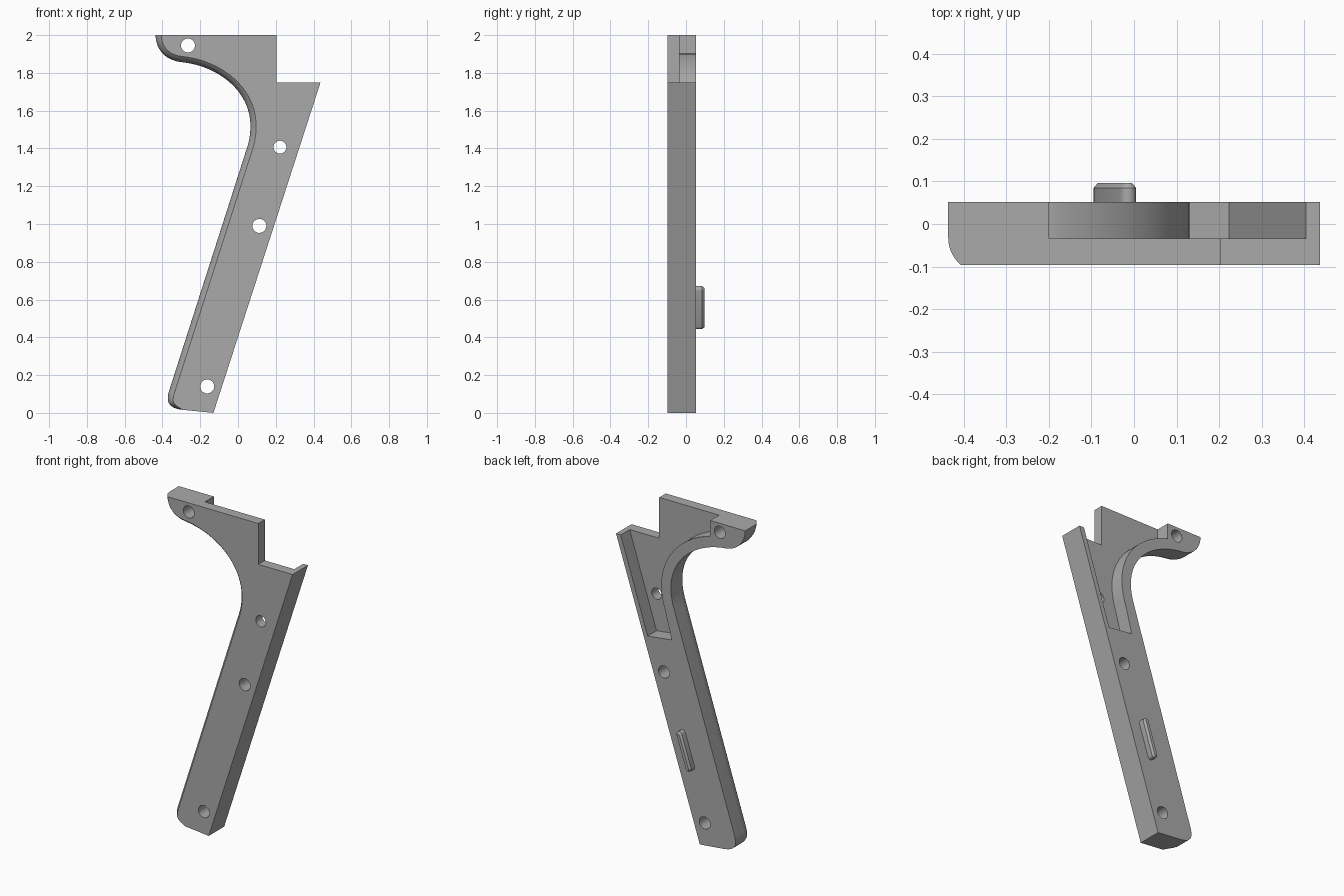
import bpy, bmesh, math
from mathutils import Vector
from mathutils.geometry import interpolate_bezier

if "Cube" in bpy.data.objects:
    bpy.data.objects.remove(bpy.data.objects["Cube"], do_unlink=True)

FRONT, BACK, FLOOR, FILLET = -0.097, 0.052, -0.034, -0.032

grey = bpy.data.materials.new("matte grey")
grey.use_nodes = True
grey.diffuse_color = (0.4, 0.4, 0.4, 1)
grey.node_tree.nodes["Principled BSDF"].inputs["Base Color"].default_value = (0.4, 0.4, 0.4, 1)


def loft(name, rings):
    """Skin a stack of equal (y, [(x, z), ...]) rings and cap both ends."""
    bm = bmesh.new()
    loops = [[bm.verts.new((p[0], y, p[1])) for p in ring] for y, ring in rings]
    n = len(loops[0])
    for a, b in zip(loops, loops[1:]):
        for i in range(n):
            j = (i + 1) % n
            bm.faces.new((a[i], a[j], b[j], b[i]))
    bm.faces.new(loops[0])
    bm.faces.new(loops[-1])
    bmesh.ops.recalc_face_normals(bm, faces=bm.faces)
    mesh = bpy.data.meshes.new(name)
    bm.to_mesh(mesh)
    bm.free()
    mesh.materials.append(grey)
    ob = bpy.data.objects.new(name, mesh)
    bpy.context.collection.objects.link(ob)
    return ob


def activate(ob):
    bpy.ops.object.select_all(action='DESELECT')
    ob.select_set(True)
    bpy.context.view_layer.objects.active = ob


def cut(ob, cutter):
    cutter.hide_render = True
    mod = ob.modifiers.new("cut", 'BOOLEAN')
    mod.operation, mod.solver, mod.object = 'DIFFERENCE', 'EXACT', cutter
    activate(ob)
    bpy.ops.object.modifier_apply(modifier=mod.name)
    bpy.data.objects.remove(cutter, do_unlink=True)


def bezier(*points, steps=12):
    a, h1, h2, b = [Vector(p) for p in points]
    return [Vector(p[:2]) for p in interpolate_bezier(a, h1, h2, b, steps)]


def circle(x, z, r, n=32):
    return [(x + r * math.cos(2 * math.pi * i / n), z + r * math.sin(2 * math.pi * i / n))
            for i in range(n)]


# Inner edge: rounded tip, sweeping curve, straight grip, rounded heel
tip = bezier((-0.437, 2.0), (-0.435, 1.92), (-0.38, 1.865), (-0.30, 1.857), steps=10)
sweep = bezier((-0.30, 1.857), (-0.08, 1.835), (0.14, 1.66), (0.042, 1.386), steps=28)
heel = bezier((-0.367, 0.11), (-0.387, 0.04), (-0.345, 0.022), (-0.29, 0.016), steps=10)
inner = tip[:-1] + sweep + heel
straight = [Vector(p) for p in ((-0.13, 0), (0.437, 1.75), (0.205, 1.75), (0.205, 2.0))]


def inward(path, i):
    t = path[min(i + 1, len(path) - 1)] - path[max(i - 1, 0)]
    return Vector((-t.y, t.x)).normalized()


normals = [inward(inner, i) for i in range(len(inner))]
normals[0] = Vector((1, 0))
for i in range(len(heel)):
    normals[i - len(heel)] *= 1 - (i / (len(heel) - 1)) ** 2


def outline(inset):
    return [p + n * inset for p, n in zip(inner, normals)] + straight


# Body with the front inner edge rounded over
rings = [(BACK, outline(0))]
radius, depth = 0.085, FILLET - FRONT
for k in range(9):
    d = depth * k / 8
    rings.append((FILLET - d, outline(radius - math.sqrt(radius ** 2 - d ** 2))))
body = loft("grip_frame", rings)

# Rear pocket, leaving a lip along the curve and a thin outer wall
lip = [p + inward(sweep, i) * 0.065 for i, p in enumerate(sweep)]
lip = [p for p in lip if p.x > -0.195]
pocket = [(-0.2, 2.1), (-0.2, lip[0].y + 0.002)] + lip
pocket += [(0.06, 1.2), (0.223, 1.18), (0.405, 1.75), (0.518, 2.1)]
cut(body, loft("pocket_cutter", [(FLOOR, pocket), (0.2, pocket)]))

# Through holes
for x, z, r in ((-0.265, 1.945, 0.037), (0.222, 1.407, 0.034),
                (0.113, 0.99, 0.037), (-0.163, 0.14, 0.037)):
    ring = circle(x, z, r)
    cut(body, loft("hole_cutter", [(-0.3, ring), (0.3, ring)]))


# Locating tab on the back, lying along the grip
def capsule(r, half=0.1):
    along = Vector((0.308, 0.951))
    side = Vector((0.951, -0.308))
    pts = []
    for end in (0, 1):
        for i in range(9):
            a = math.pi * (end + i / 8)
            pts.append(Vector((-0.045, 0.557)) + along * (half * (1 - 2 * end) + r * math.sin(a))
                       + side * r * math.cos(a))
    return pts


tab = loft("locating_tab", [(BACK - 0.01, capsule(0.019)), (0.085, capsule(0.019)),
                            (0.097, capsule(0.009))])

for ob in (body, tab):
    activate(ob)
    bpy.ops.object.shade_smooth_by_angle(angle=math.radians(30))
